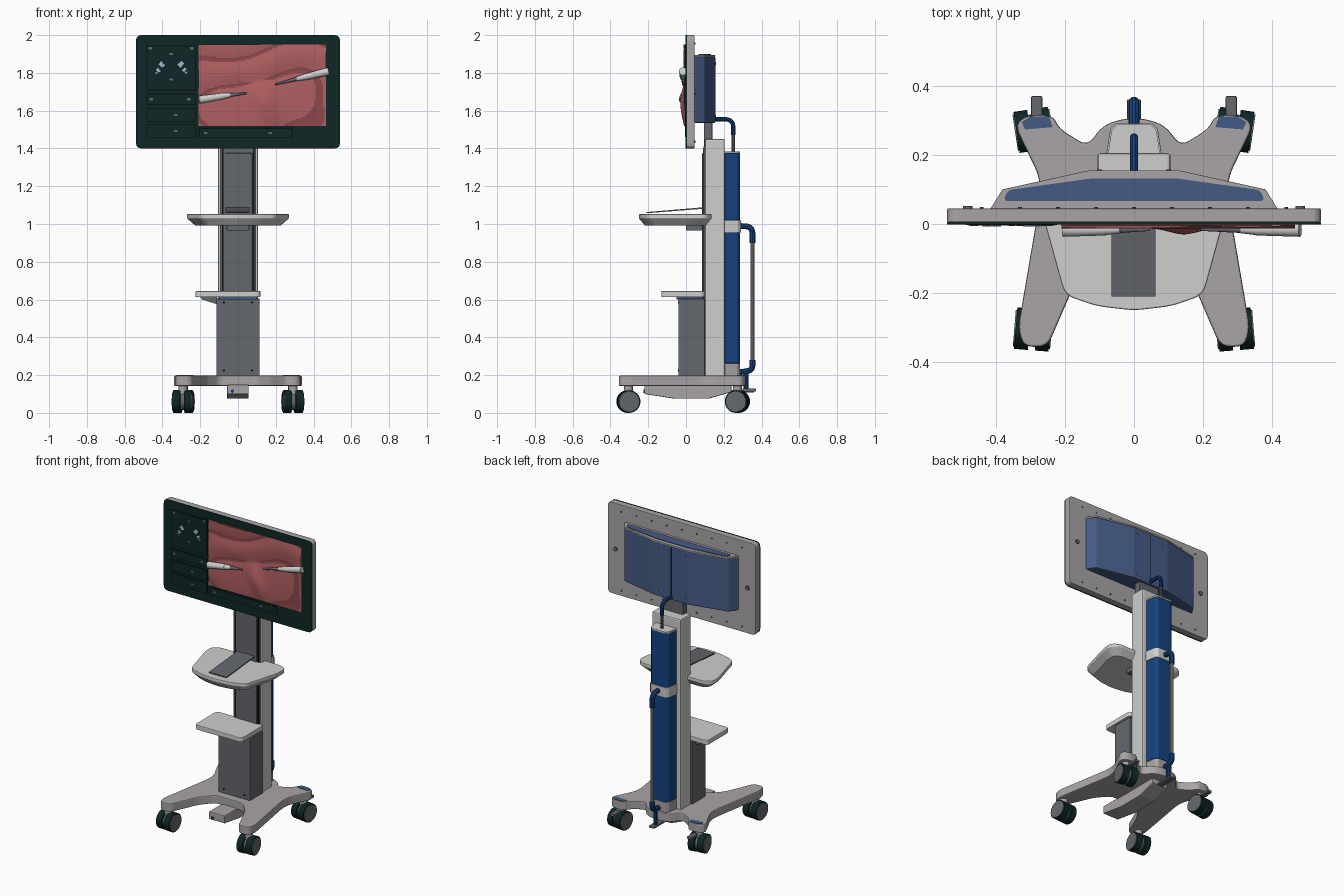
import bpy, bmesh, math
from mathutils import Vector, Matrix

if "Cube" in bpy.data.objects:
    bpy.data.objects.remove(bpy.data.objects["Cube"])


def material(name, rgb):
    m = bpy.data.materials.new(name)
    m.diffuse_color = (*rgb, 1)
    m.use_nodes = True
    m.node_tree.nodes["Principled BSDF"].inputs["Base Color"].default_value = m.diffuse_color
    return m


WHITE = material("light_grey", (0.62, 0.62, 0.61))
GREY = material("warm_grey", (0.40, 0.375, 0.39))
DARK = material("dark_grey", (0.125, 0.135, 0.15))
TEAL = material("black_teal", (0.004, 0.02, 0.019))
LINE = material("deep_black", (0.002, 0.006, 0.006))
HOUSING = material("slate_blue", (0.06, 0.105, 0.235))
BLUE = material("deep_blue", (0.007, 0.055, 0.21))
PINK = material("tissue_pink", (0.44, 0.115, 0.12))
DEEP = material("tissue_shadow", (0.27, 0.065, 0.07))
ICON = material("pale_blue", (0.40, 0.46, 0.60))


def finish(bm, name, mat, bevel=0.0, smooth=False):
    bmesh.ops.recalc_face_normals(bm, faces=bm.faces)
    me = bpy.data.meshes.new(name)
    bm.to_mesh(me)
    bm.free()
    ob = bpy.data.objects.new(name, me)
    bpy.context.collection.objects.link(ob)
    me.materials.append(mat)
    if bevel:
        b = ob.modifiers.new("edge", "BEVEL")
        b.width, b.segments, b.angle_limit = bevel, 2, math.radians(40)
    if smooth:
        bpy.ops.object.select_all(action='DESELECT')
        ob.select_set(True)
        bpy.context.view_layer.objects.active = ob
        bpy.ops.object.shade_smooth_by_angle()
    return ob


def rounded(pts, r, n=4):
    """Round every corner of a 2D outline."""
    out = []
    for i, p in enumerate(pts):
        p, a, b = Vector(p), Vector(pts[i - 1]), Vector(pts[(i + 1) % len(pts)])
        s = p + (a - p).normalized() * min(r, (a - p).length * 0.45)
        e = p + (b - p).normalized() * min(r, (b - p).length * 0.45)
        for k in range(n + 1):
            t = k / n
            out.append(s * (1 - t) ** 2 + p * (2 * t * (1 - t)) + e * t * t)
    return out


def mirrored(half):
    """Complete an outline from its right half, listed bottom to top."""
    return half + [(-x, y) for x, y in reversed(half) if abs(x) > 1e-6]


def prism(name, pts, axis, a, b, mat, bevel=0.0, taper=1.0, smooth=False):
    """Extrude an outline along an axis from a to b; taper scales the cap at a."""
    bm = bmesh.new()
    put = {'x': lambda u, v, w: (w, u, v), 'y': lambda u, v, w: (u, w, v),
           'z': lambda u, v, w: (u, v, w)}[axis]
    cu = sum(p[0] for p in pts) / len(pts)
    cv = sum(p[1] for p in pts) / len(pts)
    lo = [bm.verts.new(put(cu + (u - cu) * taper, cv + (v - cv) * taper, a)) for u, v in pts]
    hi = [bm.verts.new(put(u, v, b)) for u, v in pts]
    n = len(pts)
    bm.faces.new(lo[::-1])
    bm.faces.new(hi)
    for i in range(n):
        bm.faces.new((lo[i], lo[(i + 1) % n], hi[(i + 1) % n], hi[i]))
    return finish(bm, name, mat, bevel, smooth)


def rect(u0, u1, v0, v1):
    return [(u0, v0), (u1, v0), (u1, v1), (u0, v1)]


def box(name, x0, x1, y0, y1, z0, z1, mat, bevel=0.0):
    return prism(name, rect(x0, x1, y0, y1), 'z', z0, z1, mat, bevel)


def rod(name, p, q, r, mat, r2=None, seg=24):
    p, q = Vector(p), Vector(q)
    bm = bmesh.new()
    bmesh.ops.create_cone(bm, cap_ends=True, segments=seg, radius1=r,
                          radius2=r if r2 is None else r2, depth=(q - p).length)
    rot = (q - p).to_track_quat('Z', 'Y').to_matrix().to_4x4()
    bm.transform(Matrix.Translation((p + q) / 2) @ rot)
    return finish(bm, name, mat, smooth=True)


def tube(name, pts, r, mat, bend=0.05):
    """Round hose in the x = 0 plane through (y, z) points with soft bends."""
    path = [Vector(pts[0])] + rounded(pts, bend, 6)[7:-7] + [Vector(pts[-1])]
    cu = bpy.data.curves.new(name, 'CURVE')
    cu.dimensions, cu.bevel_depth, cu.bevel_resolution, cu.use_fill_caps = '3D', r, 3, True
    sp = cu.splines.new('POLY')
    sp.points.add(len(path) - 1)
    for s, (y, z) in zip(sp.points, path):
        s.co = (0, y, z, 1)
    cu.materials.append(mat)
    ob = bpy.data.objects.new(name, cu)
    bpy.context.collection.objects.link(ob)
    bpy.ops.object.select_all(action='DESELECT')
    ob.select_set(True)
    bpy.context.view_layer.objects.active = ob
    bpy.ops.object.convert(target='MESH')
    bpy.ops.object.shade_smooth_by_angle()


# Wheeled base with four splayed legs
base = mirrored([(0.10, -0.09), (0.17, -0.17), (0.25, -0.355), (0.32, -0.355), (0.335, -0.30),
                 (0.27, 0.08), (0.275, 0.14), (0.345, 0.285), (0.31, 0.315), (0.235, 0.315),
                 (0.215, 0.275), (0.135, 0.225), (0.09, 0.285), (0.03, 0.305)])
prism("base", rounded(base, 0.03), 'z', 0.142, 0.197, GREY, 0.006)
prism("underslung_tray", [(-0.22, 0.15), (-0.22, 0.10), (-0.06, 0.075), (0.12, 0.075),
                          (0.24, 0.11), (0.24, 0.15)], 'x', -0.058, 0.056, GREY, 0.004)
rod("tray_button", (-0.03, -0.226, 0.115), (-0.03, -0.21, 0.115), 0.009, BLUE)
box("rear_pedal", -0.02, 0.02, 0.24, 0.36, 0.108, 0.12, DARK, 0.003)


# Twin-wheel casters
def caster(tag, x, y, turn):
    ax = Vector((math.cos(turn), math.sin(turn), 0))
    c = Vector((x, y, 0.06))
    for s in (-1, 1):
        rod(tag + "_tyre", c + ax * s * 0.01, c + ax * s * 0.05, 0.06, TEAL, seg=32)
        rod(tag + "_hub", c + ax * s * 0.05, c + ax * s * 0.054, 0.053, DARK, seg=32)
    rod(tag + "_axle", c - ax * 0.02, c + ax * 0.02, 0.045, DARK)
    rod(tag + "_stem", (x, y, 0.085), (x, y, 0.145), 0.024, GREY)


for s, side in ((-1, "left"), (1, "right")):
    caster(side + "_front_caster", s * 0.292, -0.305, s * 0.08)
    caster(side + "_rear_caster", s * 0.29, 0.272, -s * 0.15)
    lo, hi = sorted((s * 0.265, s * 0.298))
    box(side + "_brake_pedal", lo, hi, 0.30, 0.37, 0.112, 0.13, DARK, 0.005)
    patch = [(s * x, y) for x, y in [(0.235, 0.28), (0.315, 0.273), (0.325, 0.295), (0.30, 0.31), (0.245, 0.31)]]
    prism(side + "_foot_pad", patch, 'z', 0.196, 0.20, HOUSING)

# Column with dark front panel and lower cabinet
box("column", -0.105, 0.105, 0.10, 0.205, 0.19, 1.45, WHITE, 0.008)
box("column_front", -0.094, 0.094, 0.092, 0.105, 0.20, 1.41, DARK)
box("column_panel", -0.072, 0.076, 0.086, 0.10, 0.20, 1.375, DARK, 0.003)
for x in (-0.082, 0.084):
    box("panel_groove", x - 0.004, x + 0.004, 0.090, 0.094, 0.60, 1.40, LINE)
box("cabinet", -0.115, 0.115, -0.04, 0.10, 0.195, 0.605, DARK, 0.004)
for x in (-0.075, 0.075):
    for z in (0.225, 0.585):
        rod("cabinet_screw", (x, -0.043, z), (x, -0.035, z), 0.006, LINE, seg=12)

# Main tray with tilted dark plate
tray = mirrored([(0.0, -0.25), (0.11, -0.237), (0.20, -0.205), (0.265, 0.03), (0.272, 0.10), (0.23, 0.135)])
tray = rounded(tray, 0.03)
prism("main_tray", tray, 'z', 1.028, 1.052, WHITE, 0.004)
prism("main_tray_bottom", tray, 'z', 0.992, 1.029, WHITE, taper=0.84)
prism("tilted_plate", [(-0.21, 1.057), (-0.21, 1.063), (0.085, 1.088), (0.085, 1.08)],
      'x', -0.065, 0.062, DARK)
box("tray_bracket", -0.06, 0.06, 0.0, 0.10, 0.965, 0.995, DARK, 0.004)

# Lower shelf, offset to one side
prism("lower_shelf", rounded(rect(-0.225, 0.118, -0.13, 0.10), 0.025), 'z', 0.613, 0.645, WHITE, 0.004)
prism("shelf_brace", [(-0.20, 0.614), (-0.19, 0.60), (-0.11, 0.575), (-0.11, 0.614)],
      'y', -0.03, 0.06, DARK)
box("shelf_mount", -0.10, 0.10, -0.05, 0.09, 0.60, 0.615, HOUSING)

# Blue rear canister with band, cap and foot
back = [(-0.075, 0.204), (0.075, 0.204), (0.065, 0.27), (0.05, 0.287), (-0.05, 0.287), (-0.065, 0.27)]
prism("rear_canister", back, 'z', 0.262, 1.375, BLUE, 0.004)
prism("canister_cap", back, 'z', 1.375, 1.385, WHITE)
band = [(x * 1.06, y + (0.004 if y > 0.21 else 0)) for x, y in back]
prism("canister_band", band, 'z', 0.955, 1.02, WHITE, 0.003)
prism("canister_foot", back, 'z', 0.195, 0.262, GREY, 0.004)

# Hoses and grab rail behind the column
tube("monitor_hose", [(0.14, 1.555), (0.25, 1.555), (0.25, 1.47)], 0.012, BLUE, 0.06)
tube("monitor_hose_end", [(0.25, 1.475), (0.25, 1.375)], 0.010, DARK)
tube("rail_top_elbow", [(0.28, 0.99), (0.352, 0.985), (0.352, 0.90)], 0.016, BLUE)
tube("rail", [(0.352, 0.91), (0.352, 0.26)], 0.010, GREY)
tube("rail_bottom_elbow", [(0.352, 0.28), (0.352, 0.225), (0.28, 0.215)], 0.016, BLUE)
tube("rail_drain", [(0.318, 0.22), (0.318, 0.115)], 0.013, BLUE)

# Monitor shell and dark front face
frame = rounded(rect(-0.54, 0.54, 1.40, 2.0), 0.03)
prism("monitor_shell", frame, 'y', 0.004, 0.045, GREY, 0.004)
prism("monitor_face", frame, 'y', -0.002, 0.005, TEAL)
for i in range(-4, 5):
    for z in (1.435, 1.955):
        rod("shell_screw", (i * 0.11, 0.044, z), (i * 0.11, 0.049, z), 0.006, DARK, seg=10)
for x in (-0.48, 0.48):
    rod("shell_port", (x, 0.044, 1.70), (x, 0.052, 1.70), 0.014, DARK, seg=16)

# Rear monitor housing with rimmed top
hull = mirrored([(0.415, 0.044), (0.38, 0.10), (0.13, 0.155)])
prism("monitor_housing", hull, 'z', 1.535, 1.885, HOUSING, 0.006)
prism("housing_rim", hull, 'z', 1.884, 1.895, GREY, 0.002)
prism("housing_top_inset", rounded(mirrored([(0.378, 0.066), (0.365, 0.098), (0.12, 0.132)]), 0.015),
      'z', 1.893, 1.899, HOUSING)
box("housing_seam", -0.002, 0.002, 0.15, 0.1565, 1.54, 1.88, LINE)
for x in (-0.10, 0.10):
    for z in (1.57, 1.85):
        rod("housing_screw", (x, 0.15, z), (x, 0.158, z), 0.007, DARK, seg=12)
box("monitor_bracket", -0.075, 0.075, 0.095, 0.14, 1.40, 1.54, DARK, 0.004)

# Side interface panels as thin frames
for z0, z1 in ((1.705, 1.945), (1.63, 1.69), (1.54, 1.615), (1.455, 1.53)):
    box("panel_border", -0.485, -0.222, -0.0035, -0.001, z0, z1, LINE)
    box("panel_fill", -0.479, -0.228, -0.0045, -0.002, z0 + 0.006, z1 - 0.006, TEAL)
box("status_border", -0.208, 0.29, -0.0035, -0.001, 1.455, 1.51, LINE)
box("status_fill", -0.202, 0.284, -0.0045, -0.002, 1.461, 1.504, TEAL)
for s in (-1, 1):
    for dx, dz, w in ((0.05, 1.845, 0.018), (0.068, 1.815, 0.013), (0.078, 1.80, 0.007)):
        c = -0.353 + s * dx
        shape = [(c - w, dz), (c, dz - w), (c + w, dz + s * 0.006), (c + s * 0.004, dz + w)]
        prism("instrument_icon", shape, 'y', -0.007, -0.003, ICON)
for x, z in ((-0.465, 1.93), (-0.353, 1.90), (-0.353, 1.765), (-0.245, 1.93), (-0.46, 1.66),
             (-0.26, 1.66), (-0.33, 1.577), (-0.33, 1.492), (-0.17, 1.482), (0.17, 1.482)):
    box("small_icon", x - 0.009, x + 0.009, -0.006, -0.003, z - 0.006, z + 0.006, DARK)


# Folded tissue relief filling the video area
def height(x, z):
    d = math.hypot((x - 0.15) * 0.8, (z - 1.60) * 1.15)
    w = 15 * d + 0.9 * math.sin(9 * x + 4 * z) + 0.5 * math.sin(14 * z - 5 * x)
    fold = abs(math.sin(w))
    lobe = math.exp(-((x - 0.15 + (z - 1.62) * 0.3) / 0.05) ** 2 - ((z - 1.64) / 0.085) ** 2)
    return 0.004 + 0.009 * fold * (1 - lobe) + 0.026 * lobe, fold + 2 * lobe


bm = bmesh.new()
bmesh.ops.create_grid(bm, x_segments=90, y_segments=60, size=0.5)
shade = {}
for v in bm.verts:
    x, z = 0.1275 + v.co.x * 0.675, 1.735 + v.co.y * 0.43
    h, tone = height(x, z)
    v.co = (x, -h, z)
for f in bm.faces:
    c = f.calc_center_median()
    f.material_index = 1 if height(c.x, c.z)[1] < 0.2 else 0
    f.smooth = True
tissue = finish(bm, "tissue_relief", PINK)
tissue.data.materials.append(DEEP)
if sum(p.normal.y for p in tissue.data.polygons) > 0:
    tissue.data.flip_normals()
box("video_backing", -0.21, 0.465, -0.004, 0.0, 1.52, 1.95, DEEP)

# Two slim tools shown over the tissue
for tag, a, b, c in (("left", (-0.205, 1.658), (-0.04, 1.683), (0.045, 1.692)),
                     ("right", (0.48, 1.808), (0.31, 1.768), (0.195, 1.738))):
    a, b, c = (Vector((x, -0.016, z)) for x, z in (a, b, c))
    m = a.lerp(b, 0.75)
    rod(tag + "_tool_shaft", a, m, 0.021, WHITE, 0.017)
    rod(tag + "_tool_neck", m, b, 0.016, WHITE, 0.011)
    rod(tag + "_tool_tip", b, c, 0.010, DARK, 0.004)
